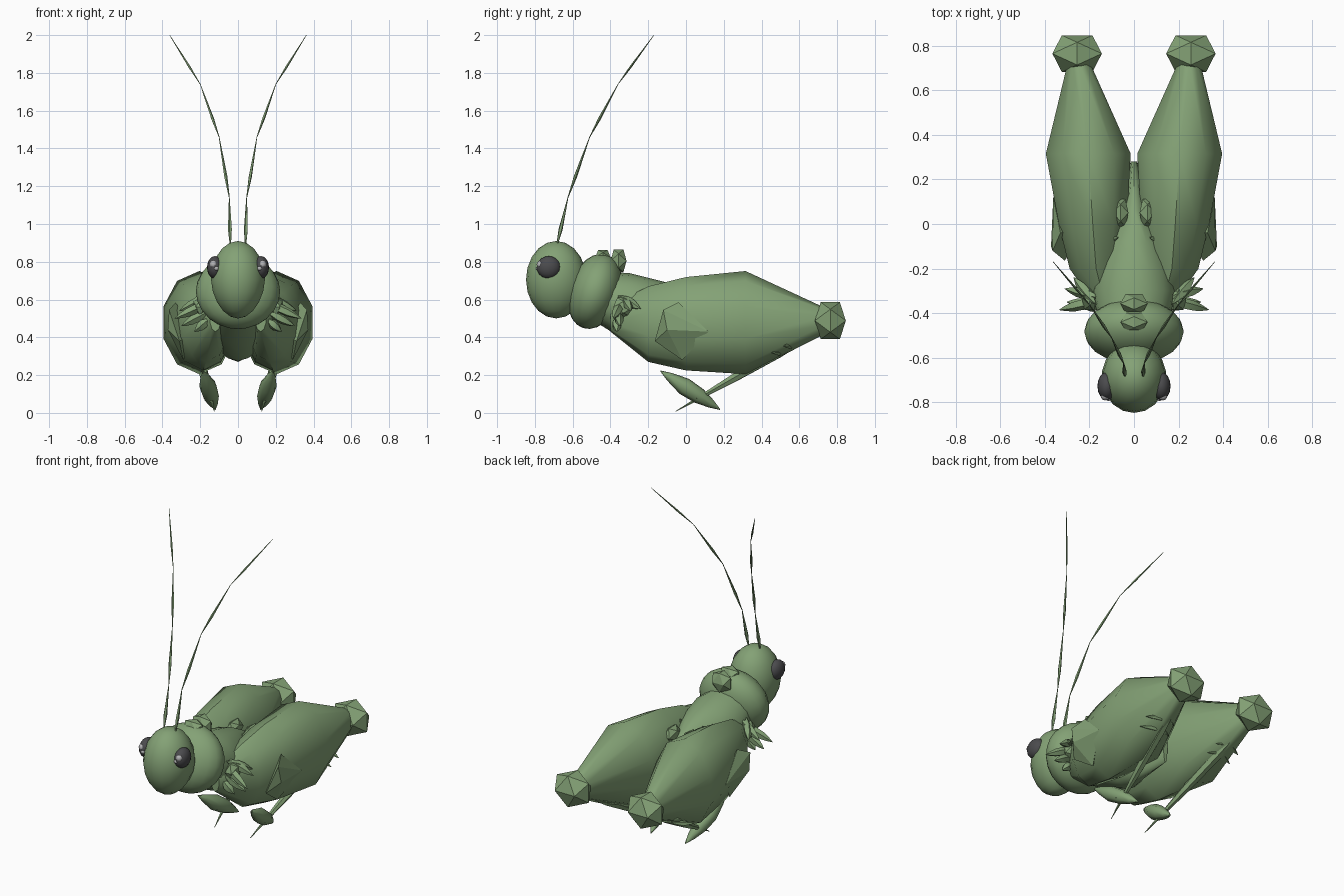
import bpy, bmesh, math
from mathutils import Vector, Matrix

if "Cube" in bpy.data.objects:
    bpy.data.objects.remove(bpy.data.objects["Cube"])


def material(name, rgb):
    m = bpy.data.materials.new(name)
    m.diffuse_color = (*rgb, 1)
    m.use_nodes = True
    m.node_tree.nodes["Principled BSDF"].inputs["Base Color"].default_value = m.diffuse_color
    return m


GREEN = material("leaf_green", (0.23, 0.36, 0.18))
DARK = material("eye_dark_grey", (0.07, 0.07, 0.075))
PALE = material("eye_glint_grey", (0.45, 0.45, 0.46))


def finish(name, bm, mat, smooth=None):
    bmesh.ops.recalc_face_normals(bm, faces=bm.faces)
    me = bpy.data.meshes.new(name)
    bm.to_mesh(me)
    bm.free()
    ob = bpy.data.objects.new(name, me)
    bpy.context.collection.objects.link(ob)
    me.materials.append(mat)
    if smooth:
        bpy.ops.object.select_all(action='DESELECT')
        ob.select_set(True)
        bpy.context.view_layer.objects.active = ob
        bpy.ops.object.shade_smooth_by_angle(angle=math.radians(smooth))
    return ob


def ball(name, loc, radii, mat=GREEN, tilt=0, segs=20, rings=12):
    """Smooth ellipsoid, tilted about x."""
    bm = bmesh.new()
    bmesh.ops.create_uvsphere(bm, u_segments=segs, v_segments=rings, radius=1)
    bm.transform(Matrix.Translation(loc) @ Matrix.Rotation(math.radians(tilt), 4, 'X')
                 @ Matrix.Diagonal((*radii, 1)))
    return finish(name, bm, mat, 50)


def hull(name, points):
    """Flat-faced convex lump around the points."""
    bm = bmesh.new()
    for p in points:
        bm.verts.new(p)
    bmesh.ops.convex_hull(bm, input=bm.verts)
    return finish(name, bm, GREEN)


def knob(name, loc, half):
    """Icosahedron with the given half sizes."""
    g = (math.sqrt(5) - 1) / 2
    pts = []
    for a in (-1, 1):
        for b in (-g, g):
            pts += [(0, b, a), (b, a, 0), (a, 0, b)]
    return hull(name, [[c + h * u for c, h, u in zip(loc, half, p)] for p in pts])


def skin(bm, rings):
    loops = [[bm.verts.new(p) for p in r] for r in rings]
    n = len(loops[0])
    for a, b in zip(loops, loops[1:]):
        for i in range(n):
            j = (i + 1) % n
            bm.faces.new((a[i], a[j], b[j], b[i]))
    bm.faces.new(loops[0])
    bm.faces.new(loops[-1])


def body_loft(name, stations, sides, smooth):
    """Loft along y through (y, centre x, centre z, half width, half height)."""
    bm = bmesh.new()
    angs = [math.pi / 2 + math.tau * i / sides for i in range(sides)]
    skin(bm, [[(cx + rx * math.cos(a), y, cz + rz * math.sin(a)) for a in angs]
              for y, cx, cz, rx, rz in stations])
    return finish(name, bm, GREEN, smooth)


def spindles(name, parts, profile, sides=6, smooth=50):
    """Rods from a to b; profile gives (fraction, radius factor)."""
    bm = bmesh.new()
    for a, b, r in parts:
        a, b = Vector(a), Vector(b)
        q = (b - a).to_track_quat('Z', 'Y')
        skin(bm, [[a.lerp(b, t) + q @ Vector((r * f * math.cos(math.tau * i / sides),
                                              r * f * math.sin(math.tau * i / sides), 0))
                   for i in range(sides)] for t, f in profile])
    return finish(name, bm, GREEN, smooth)


LEAF = [(0, .05), (.15, .5), (.4, 1), (.65, .9), (.85, .5), (1, .05)]
THORN = [(0, .3), (.3, 1), (1, .04)]

# Head, narrowing toward the mouth
head = ball("head", (0, -.687, .705), (.145, .16, .205), segs=18, rings=10)
for v in head.data.vertices:
    if v.co.z < .68:
        v.co.x *= 1 - .5 * (.68 - v.co.z)

# Collar and its lumps
ball("collar", (0, -.482, .643), (.223, .138, .204), tilt=-18)
knob("collar_lump_front", (0, -.44, .825), (.06, .04, .038))
knob("collar_lump_back", (0, -.357, .805), (.062, .042, .06))

# Abdomen, tapering to a thin upright tail edge
body_loft("abdomen", [(-.46, 0, .61, .15, .14), (-.3, 0, .555, .19, .185),
                      (-.2, 0, .52, .178, .195), (-.08, 0, .48, .145, .205),
                      (.06, 0, .44, .07, .17), (.28, 0, .39, .015, .11)], 16, 50)

for s, side in ((1, "left"), (-1, "right")):
    def P(x, y, z):
        return (s * x, y, z)

    # Eye with two glints
    ball(f"{side}_eye", P(.122, -.727, .77), (.042, .063, .06), DARK, segs=16, rings=10)
    ball(f"{side}_eye_glint", P(.13, -.771, .786), (.02, .02, .021), PALE, segs=10, rings=6)
    ball(f"{side}_eye_small_glint", P(.115, -.783, .765), (.013, .011, .012), PALE, segs=8, rings=6)

    # Antenna, four slim links
    pts = [P(.04, -.685, .88), P(.046, -.625, 1.14), P(.1, -.51, 1.46),
           P(.2, -.36, 1.74), P(.362, -.17, 2.0)]
    spindles(f"{side}_antenna", [(a, b, r) for a, b, r in
                                 zip(pts, pts[1:], (.011, .009, .008, .006))],
             [(0, .25), (.35, 1), (1, .2)], 5)

    # Hind thigh
    body_loft(f"{side}_thigh", [(-.4, s * .12, .5, .03, .07), (-.2, s * .17, .47, .125, .2),
                                (0, s * .185, .472, .16, .247),
                                (.315, s * .205, .478, .2, .273),
                                (.73, s * .248, .487, .05, .072)], 10, 50)
    knob(f"{side}_knee", P(.255, .764, .488), (.111, .082, .098))

    # Folded shin, thorns and foot
    knee, toe = Vector(P(.25, .72, .45)), Vector(P(.125, -.055, .008))
    spindles(f"{side}_shin", [(knee, toe, .03)], [(0, .5), (.3, 1), (.6, .8), (1, .05)])
    thorns = []
    for t in (.2, .28, .82):
        p = knee.lerp(toe, t)
        high = t < .5
        out, back = (.12, .05) if high else (.035, .03)
        thorns.append((p, p + Vector((s * out, -back, -.01)), .022 if high else .008))
        thorns.append((p, p + Vector((-s * out * .6, -.02, -.02)), .012 if high else .007))
    spindles(f"{side}_shin_thorns", thorns, THORN, 5, 30)
    spindles(f"{side}_foot", [(P(.185, -.135, .222), P(.12, .18, .018), .047)], LEAF, 8)

    # Faceted middle leg against the thigh
    hull(f"{side}_middle_leg", [P(.365, -.12, .545), P(.33, -.04, .585), P(.362, .12, .43),
                                P(.29, -.02, .28), P(.31, -.165, .38), P(.372, -.1, .44),
                                P(.23, -.02, .42)])

    # Front leg claws, fanned outward
    tips = [(.335, -.385, .5), (.3, -.35, .46), (.31, -.29, .54), (.23, -.365, .43),
            (.27, -.24, .55)]
    roots = [(.15, -.34, .585), (.15, -.36, .54), (.15, -.33, .62), (.15, -.37, .5),
             (.17, -.36, .62)]
    spindles(f"{side}_front_claws", [(P(*a), P(*b), .026) for a, b in zip(roots, tips)],
             LEAF, 5, 30)
    knob(f"{side}_front_leg", P(.2, -.33, .56), (.035, .055, .05))

    # Small lumps and slits on the back
    knob(f"{side}_back_lump", P(.06, .05, .61), (.035, .062, .05))
    spindles(f"{side}_back_slit", [(P(.07, -.06, .655), P(.12, -.075, .625), .012)], LEAF, 5, 30)
